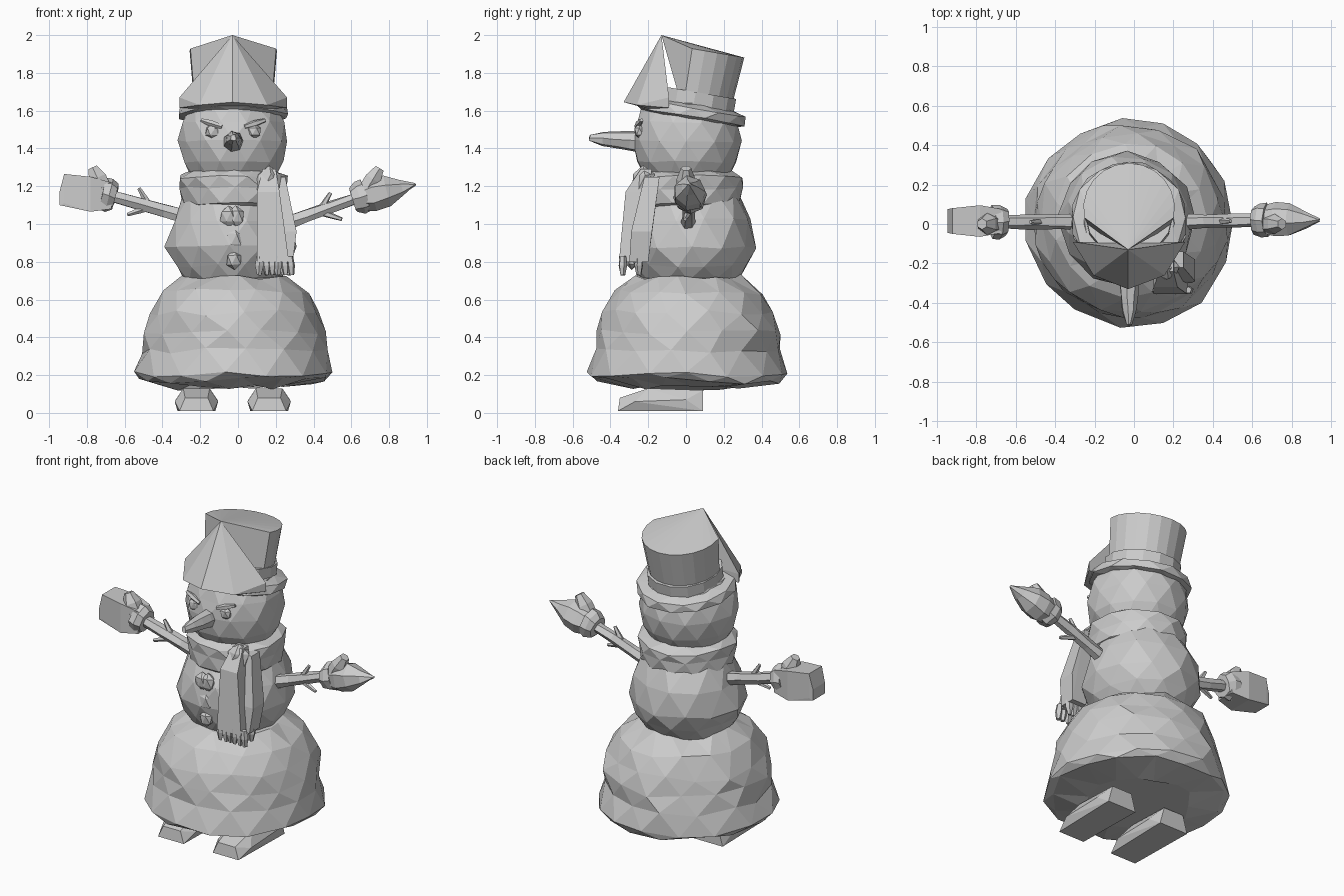
import bpy, bmesh, math, random
from mathutils import Vector, Matrix

random.seed(11)
if "Cube" in bpy.data.objects:
    bpy.data.objects.remove(bpy.data.objects["Cube"], do_unlink=True)

clay = bpy.data.materials.new("light grey clay")
clay.use_nodes = True
GREY = (0.6, 0.6, 0.6, 1)
clay.diffuse_color = GREY
clay.node_tree.nodes["Principled BSDF"].inputs["Base Color"].default_value = GREY


def finish(name, bm):
    bmesh.ops.recalc_face_normals(bm, faces=bm.faces[:])
    mesh = bpy.data.meshes.new(name)
    bm.to_mesh(mesh)
    bm.free()
    mesh.materials.append(clay)
    obj = bpy.data.objects.new(name, mesh)
    bpy.context.collection.objects.link(obj)
    return obj


def jitter(a):
    return Vector([random.uniform(-a, a) for _ in range(3)])


def lathe(name, profile, sides, matrix=Matrix(), rough=0.0, twist=0.5):
    """Faceted solid of revolution from (radius, height) pairs, ends capped."""
    bm = bmesh.new()
    rings = []
    for k, (r, z) in enumerate(profile):
        ring = []
        for i in range(sides):
            a = 2 * math.pi * (i + twist * (k % 2)) / sides
            p = matrix @ Vector((r * math.cos(a), r * math.sin(a), z))
            ring.append(bm.verts.new(p + jitter(rough)))
        rings.append(ring)
    for k in range(len(rings) - 1):
        low, up = rings[k], rings[k + 1]
        for i in range(sides):
            j = (i + 1) % sides
            if not twist:
                bm.faces.new((low[i], low[j], up[j], up[i]))
            elif k % 2 == 0:
                bm.faces.new((low[i], low[j], up[i]))
                bm.faces.new((low[j], up[j], up[i]))
            else:
                bm.faces.new((low[i], up[j], up[i]))
                bm.faces.new((low[i], low[j], up[j]))
    bm.faces.new(rings[0])
    bm.faces.new(rings[-1])
    return finish(name, bm)


def limb(name, start, end, radii, sides=6, rough=0.0):
    """Tapered rod whose radii are spread evenly from start to end."""
    start, end = Vector(start), Vector(end)
    d = end - start
    m = Matrix.Translation(start) @ d.to_track_quat('Z', 'Y').to_matrix().to_4x4()
    n = len(radii) - 1
    return lathe(name, [(r, d.length * i / n) for i, r in enumerate(radii)],
                 sides, m, rough, 0)


def hull(name, points):
    bm = bmesh.new()
    for p in points:
        bm.verts.new(p)
    out = bmesh.ops.convex_hull(bm, input=bm.verts[:])
    spare = {g for g in out["geom_interior"] if isinstance(g, bmesh.types.BMVert)}
    bmesh.ops.delete(bm, geom=list(spare), context='VERTS')
    return finish(name, bm)


def lump(name, centre, size, rough=0.0):
    bm = bmesh.new()
    bmesh.ops.create_icosphere(bm, subdivisions=1, radius=1)
    for v in bm.verts:
        v.co = Vector(centre) + Vector([c * s for c, s in zip(v.co, size)]) + jitter(rough)
    return finish(name, bm)


def at(x, y, z=0, tilt=0):
    return Matrix.Translation((x, y, z)) @ Matrix.Rotation(tilt, 4, 'X')


# Snow body
lathe("lower_body", [(0.29, 0.135), (0.49, 0.17), (0.53, 0.205), (0.495, 0.33), (0.48, 0.43),
                     (0.455, 0.53), (0.39, 0.64), (0.27, 0.725)], 15, at(-0.02, 0.01), 0.018)
lathe("middle_body", [(0.25, 0.70), (0.305, 0.78), (0.345, 0.88), (0.315, 1.02),
                      (0.25, 1.16)], 12, at(-0.035, 0.025), 0.012)
lathe("head", [(0.21, 1.22), (0.27, 1.33), (0.29, 1.44), (0.275, 1.54),
               (0.23, 1.64)], 12, at(-0.025, 0.005), 0.006)

# Feet
for side, cx in (("right", -0.22), ("left", 0.165)):
    hull(side + "_foot", [(cx + sx * w, y, z) for sx in (-1, 1) for w, y, z in
         ((0.09, -0.36, 0.01), (0.10, 0.09, 0.01), (0.115, -0.27, 0.06), (0.06, -0.35, 0.08),
          (0.07, -0.20, 0.13), (0.07, 0.09, 0.12), (0.11, 0.0, 0.07))])

# Hat: tilted brim and band
tilt = -0.17
lathe("hat_brim", [(0.25, -0.045), (0.295, -0.03), (0.285, 0.015), (0.22, 0.035)],
      12, at(-0.025, 0.03, 1.60, tilt), 0.005)
lathe("hat_band", [(0.222, 0.0), (0.222, 0.10)], 14, at(-0.025, 0.035, 1.60, tilt), 0, 0)

# Hat crown: round at the back, its top folding forward to a peak
peak = Vector((-0.03, -0.13, 2.0))
place = at(-0.025, 0.025, 1.60, tilt)
crown = [peak]
for i in range(13):
    a = math.radians(-12 + 17 * i)
    for r, z in ((0.205, 0.0), (0.21, 0.10), (0.232, 0.325)):
        crown.append(place @ Vector((r * math.cos(a), r * math.sin(a), z)))
hull("hat_crown", crown)
hull("hat_front_panel", [peak, (-0.03, -0.33, 1.645)] +
     [(-0.025 + s * x, y, z) for s in (-1, 1) for x, y, z in
      ((0.285, -0.09, 1.67), (0.285, -0.09, 1.615), (0.18, -0.26, 1.63), (0.18, -0.2, 1.61))])

# Face
limb("carrot_nose", (-0.025, -0.23, 1.435), (-0.025, -0.51, 1.457),
     [0.058, 0.052, 0.045, 0.036, 0.016], 7, 0.004)
for s in (-1, 1):
    cx = -0.025 + s * 0.11
    lump("eye", (cx, -0.245, 1.49), (0.04, 0.03, 0.04), 0.003)
    limb("eyebrow", (cx - s * 0.05, -0.262, 1.515), (cx + s * 0.06, -0.235, 1.55),
         [0.012, 0.018, 0.010], 5)

# Buttons
for x, z, r in ((-0.05, 1.04, 0.05), (-0.01, 1.04, 0.05), (-0.02, 0.92, 0.05), (-0.02, 0.81, 0.045)):
    lump("button", (x, -0.285, z), (r, 0.035, r * 1.2), 0.003)

# Scarf wrap, knot, hanging tails and fringe
lathe("scarf_wrap", [(0.23, 1.09), (0.28, 1.11), (0.285, 1.19), (0.29, 1.25),
                     (0.24, 1.28)], 12, at(-0.02, 0.01), 0.01)
lump("scarf_knot", (0.16, -0.22, 1.22), (0.08, 0.07, 0.09), 0.008)
hull("scarf_front_tail", [(x, y, z) for z, x0, x1, y0, y1 in
     ((1.29, 0.13, 0.20, -0.24, -0.18), (1.17, 0.10, 0.22, -0.32, -0.20),
      (0.80, 0.10, 0.27, -0.355, -0.26)) for x in (x0, x1) for y in (y0, y1)])
hull("scarf_back_tail", [(x, y, z) for z, x0, x1, y0, y1 in
     ((1.25, 0.18, 0.25, -0.22, -0.14), (0.96, 0.20, 0.31, -0.29, -0.18),
      (0.80, 0.19, 0.29, -0.30, -0.20)) for x in (x0, x1) for y in (y0, y1)])
for i in range(6):
    for y in (-0.335, -0.25):
        x = 0.115 + i * 0.032
        limb("scarf_fringe", (x, y, 0.83), (x + random.uniform(-0.01, 0.01), y, 0.73),
             [0.018, 0.022, 0.012], 5, 0.002)

# Stick arms with twigs and cuffs
for s, name, inner, wrist in ((1, "left", (0.22, 0.01, 0.99), (0.64, 0.02, 1.14)),
                              (-1, "right", (-0.25, 0.01, 1.03), (-0.68, 0.01, 1.15))):
    limb(name + "_arm", inner, wrist, [0.042, 0.036, 0.036, 0.032], 6, 0.004)
    a, b = Vector(inner), Vector(wrist)
    for t, dx, dy, dz in ((0.5, 0.06, 0.0, 0.10), (0.5, 0.12, -0.02, -0.04)):
        p = a.lerp(b, t)
        limb(name + "_twig", p, p + Vector((s * dx, dy, dz)), [0.02, 0.016, 0.010], 5)
    c = (b - a).normalized()
    limb(name + "_mitten_cuff", b - c * 0.035, b + c * 0.04, [0.07, 0.088, 0.085], 8, 0.005)

# Left mitten tapers to a point, right mitten is blocky
limb("left_mitten", (0.64, 0.02, 1.135), (0.94, 0.02, 1.21),
     [0.07, 0.09, 0.085, 0.045, 0.004], 7, 0.004)
limb("left_thumb", (0.68, 0.0, 1.18), (0.75, 0.0, 1.295), [0.05, 0.05, 0.028], 6)
hull("right_mitten", [(x, y, z) for x, z0, z1, h in
     ((-0.67, 1.08, 1.22, 0.06), (-0.78, 1.065, 1.25, 0.08), (-0.92, 1.11, 1.265, 0.065),
      (-0.945, 1.10, 1.17, 0.06)) for y in (0.015 - h, 0.015 + h) for z in (z0, z1)])
limb("right_thumb", (-0.72, 0.0, 1.19), (-0.77, 0.0, 1.30), [0.055, 0.055, 0.028], 6)
